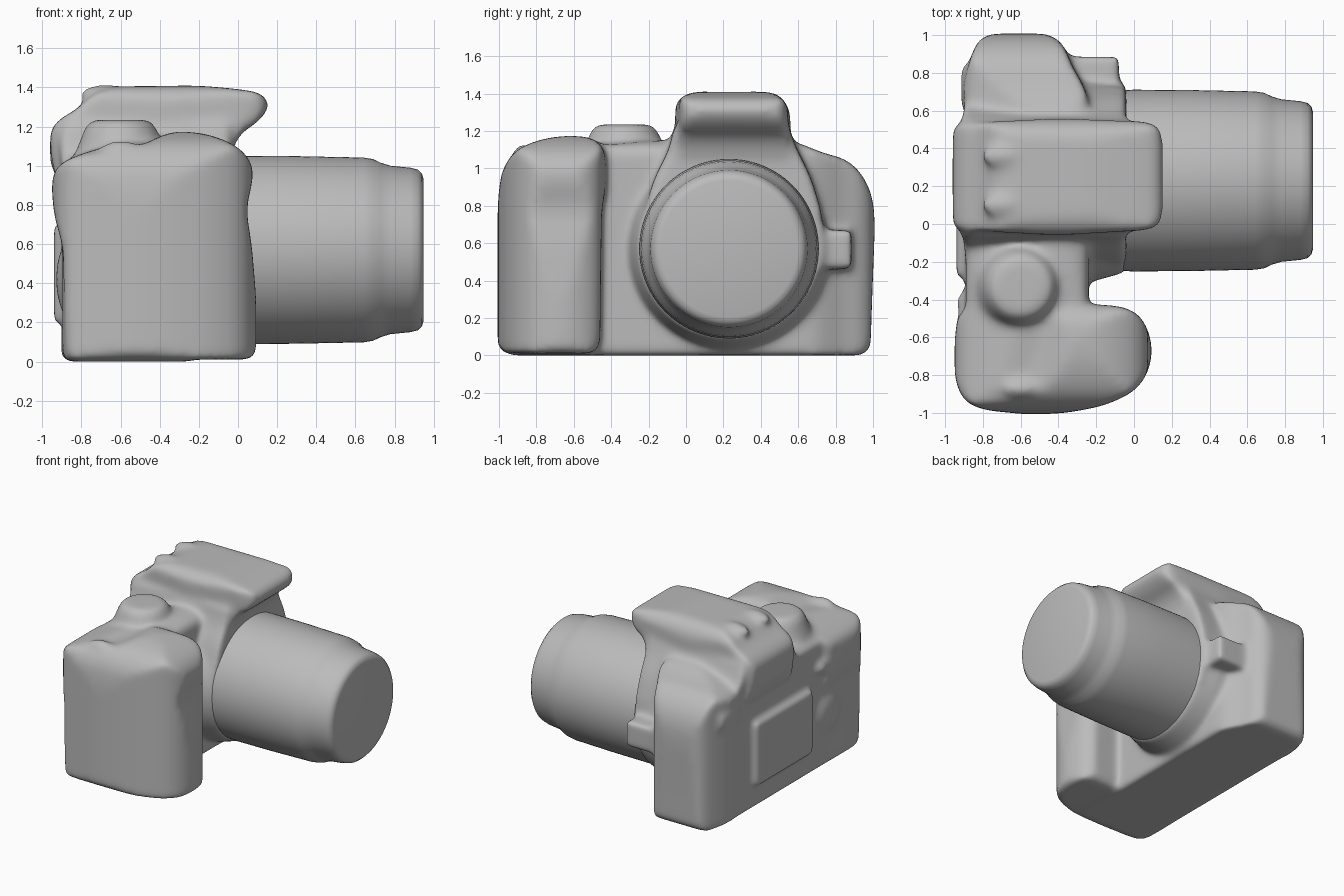
import bpy, bmesh, math
from mathutils import Vector, Matrix

if "Cube" in bpy.data.objects:
    bpy.data.objects.remove(bpy.data.objects["Cube"], do_unlink=True)

grey = bpy.data.materials.new("matte grey")
grey.use_nodes = True
colour = (0.5, 0.5, 0.5, 1)
grey.diffuse_color = colour
grey.node_tree.nodes["Principled BSDF"].inputs["Base Color"].default_value = colour


def add_object(name, bm):
    bmesh.ops.recalc_face_normals(bm, faces=bm.faces)
    mesh = bpy.data.meshes.new(name)
    bm.to_mesh(mesh)
    bm.free()
    mesh.materials.append(grey)
    obj = bpy.data.objects.new(name, mesh)
    bpy.context.scene.collection.objects.link(obj)
    return obj


def apply_modifiers(obj):
    bpy.context.view_layer.update()
    graph = bpy.context.evaluated_depsgraph_get()
    mesh = bpy.data.meshes.new_from_object(obj.evaluated_get(graph))
    obj.modifiers.clear()
    obj.data = mesh


def rounded(points, reach=.04):
    """Trim the corners of an outline twice to turn it into a curve."""
    points = [Vector(p) for p in points]
    for _ in range(2):
        trimmed = []
        for i, p in enumerate(points):
            for q in (points[i - 1], points[(i + 1) % len(points)]):
                gap = q - p
                trimmed.append(p + gap.normalized() * min(reach, gap.length / 4))
        points, reach = trimmed, reach / 3
    return points


def prism(points, axis):
    """Extrude an outline right through the model along one axis."""
    bm = bmesh.new()
    place = {"x": lambda a, b: (-2, a, b), "y": lambda a, b: (a, -2, b),
             "z": lambda a, b: (a, b, -2)}[axis]
    face = bm.faces.new([bm.verts.new(place(*p)) for p in rounded(points)])
    ext = bmesh.ops.extrude_face_region(bm, geom=[face])
    move = Vector([4 if axis == k else 0 for k in "xyz"])
    bmesh.ops.translate(bm, vec=move, verts=[v for v in ext["geom"] if isinstance(v, bmesh.types.BMVert)])
    return add_object("outline", bm)


def carve(**outlines):
    """Solid that matches a front (y), side (x) and top (z) outline."""
    solids = [prism(points, axis) for axis, points in outlines.items()]
    base, cutters = solids[0], solids[1:]
    for cutter in cutters:
        mod = base.modifiers.new("trim", "BOOLEAN")
        mod.operation, mod.object, mod.solver = "INTERSECT", cutter, "EXACT"
    apply_modifiers(base)
    for cutter in cutters:
        bpy.data.objects.remove(cutter, do_unlink=True)
    return base


def ellipsoid(centre, radii):
    bm = bmesh.new()
    bmesh.ops.create_uvsphere(bm, u_segments=32, v_segments=16, radius=1)
    bmesh.ops.transform(bm, matrix=Matrix.Translation(centre) @ Matrix.Diagonal((*radii, 1)), verts=bm.verts)
    return add_object("blob", bm)


def box(lo, hi):
    bm = bmesh.new()
    bmesh.ops.create_cube(bm, size=1)
    lo, hi = Vector(lo), Vector(hi)
    bmesh.ops.transform(bm, matrix=Matrix.Translation((lo + hi) / 2) @ Matrix.Diagonal((*(hi - lo), 1)), verts=bm.verts)
    return add_object("block", bm)


def lathe(name, profile, centre, axis, steps=96):
    """Spin (distance along axis, radius) points about the axis."""
    bm = bmesh.new()
    verts = [bm.verts.new((r, 0, d)) for d, r in profile]
    edges = [bm.edges.new(pair) for pair in zip(verts, verts[1:])]
    bmesh.ops.spin(bm, geom=verts + edges, cent=(0, 0, 0), axis=(0, 0, 1),
                   angle=math.tau, steps=steps)
    bmesh.ops.remove_doubles(bm, verts=bm.verts, dist=0.0005)
    turn = Matrix.Rotation(math.pi / 2, 4, "Y") if axis == "x" else Matrix()
    bmesh.ops.transform(bm, matrix=Matrix.Translation(centre) @ turn, verts=bm.verts)
    return add_object(name, bm)


def fuse(name, parts, voxel, passes):
    """Melt overlapping solids into one soft skin."""
    bm = bmesh.new()
    for part in parts:
        bm.from_mesh(part.data)
        bpy.data.objects.remove(part, do_unlink=True)
    obj = add_object(name, bm)
    remesh = obj.modifiers.new("skin", "REMESH")
    remesh.mode, remesh.voxel_size, remesh.use_smooth_shade = "VOXEL", voxel, True
    soft = obj.modifiers.new("soften", "SMOOTH")
    soft.factor, soft.iterations = 0.5, passes
    apply_modifiers(obj)
    return obj


# Main body
core = carve(
    z=[(-.88, -.95), (-.9, -.8), (-.89, -.5), (-.89, .6), (-.91, .72), (-.87, .87), (-.83, .97), (-.76, 1.01),
       (-.45, 1.01), (-.37, .95), (-.33, .84), (-.27, .74), (-.24, .66), (-.24, -.95)],
    x=[(-.98, 0), (-.98, 1), (-.9, 1.08), (-.5, 1.12), (-.15, 1.15), (.6, 1.14), (.72, 1.085), (.86, 1.05),
       (.95, .96), (1, .84), (1.01, .7), (.995, .3), (.985, 0)],
    y=[(-.92, 0), (-.93, .96), (-.88, 1.03), (-.76, 1.075), (-.55, 1.13), (-.4, 1.16), (-.24, 1.12),
       (-.2, .9), (-.2, 0)])

# Hand grip, with a waist below the shutter button
grip = carve(
    z=[(-.93, -.45), (-.96, -.7), (-.945, -.84), (-.9, -.94), (-.8, -.985), (-.55, -1.01), (-.35, -1.0),
       (-.15, -.96), (0, -.89), (.07, -.8), (.1, -.68), (.08, -.57), (.03, -.48), (-.06, -.435), (-.3, -.42)],
    y=[(-.88, 0), (-.895, .6), (-.94, .74), (-.955, .93), (-.92, 1.01), (-.8, 1.06), (-.6, 1.08), (-.48, 1.11),
       (-.38, 1.16), (-.3, 1.18), (-.14, 1.16), (0, 1.1), (.07, 1.02), (.08, .94), (.04, .78), (.07, .6),
       (.095, .3), (.1, .01)],
    x=[(-1.01, .01), (-1.01, .72), (-1, .9), (-.98, 1), (-.92, 1.09), (-.83, 1.14), (-.68, 1.175), (-.5, 1.17),
       (-.43, 1.1), (-.41, .95), (-.45, .8), (-.46, .01)])

# Sloping shoulders of the viewfinder hump, and the collar behind the lens
shoulders = carve(
    x=[(-.25, .5), (-.23, .75), (-.17, .95), (-.09, 1.1), (-.06, 1.25), (.54, 1.25), (.58, 1.13),
       (.67, .95), (.73, .75), (.74, .5), (.66, .3), (-.16, .3)],
    y=[(-.86, .3), (-.9, 1.0), (-.92, 1.15), (-.85, 1.25), (-.04, 1.25), (-.04, .3)])
collar = lathe("collar", [(-.5, 0), (-.5, .54), (-.2, .53), (-.04, .485), (-.04, 0)], (0, .23, .57), "x")

# Flash housing that overhangs the lens
housing = carve(
    y=[(-.9, .85), (-.95, 1.0), (-.965, 1.17), (-.92, 1.235), (-.82, 1.29), (-.74, 1.37), (-.64, 1.405), (-.2, 1.41),
       (.02, 1.39), (.13, 1.37), (.165, 1.3), (.1, 1.22), (0, 1.16), (-.1, .85)],
    z=[(-.97, -.03), (-.97, .53), (-.4, .56), (.1, .54), (.155, .48), (.155, .02), (.1, -.03), (-.4, -.06)],
    x=[(-.1, .85), (-.065, 1.3), (-.05, 1.36), (0, 1.4), (.08, 1.415), (.42, 1.415), (.5, 1.395),
       (.55, 1.33), (.575, 1.2), (.6, .85)])

# Mode dial, shoe bumps and strap lug
dial = lathe("dial", [(1.0, 0), (1.0, .26), (1.12, .21), (1.19, .185), (1.235, .15), (1.235, 0)],
             (-.6, -.33, 0), "z")
bumps = [ellipsoid((-.68, y, 1.365), (.13, .07, .05)) for y in (.1, .36)]
lug = ellipsoid((-.6, -.87, 1.08), (.11, .05, .05))

# Rear screen, eyepiece, button and control pad
rear = [box((-.94, -.28, .2), (-.8, .44, .7)),
        box((-.96, .1, 1.0), (-.8, .4, 1.16)),
        box((-.915, .62, .8), (-.8, .84, .9)),
        ellipsoid((-.87, -.52, .42), (.06, .18, .18)),
        ellipsoid((-.88, -.42, .82), (.06, .08, .06))]

# Lens release button on the left of the mount
release = box((-.34, .65, .46), (-.08, .885, .67))

fuse("camera_body", [core, grip, shoulders, collar, housing, dial, lug, release] + bumps + rear, .017, 26)

# Lens barrel with a stepped, soft-edged front rim
lens = lathe("lens_barrel", [(-.3, 0), (-.3, .47), (0, .481), (.3, .479), (.64, .472), (.69, .464), (.73, .445),
                             (.78, .43), (.88, .42), (.92, .41), (.94, .39), (.947, .365), (.947, 0)],
             (0, .23, .57), "x")
bpy.context.view_layer.objects.active = lens
lens.select_set(True)
bpy.ops.object.shade_smooth_by_angle(angle=math.radians(40))
